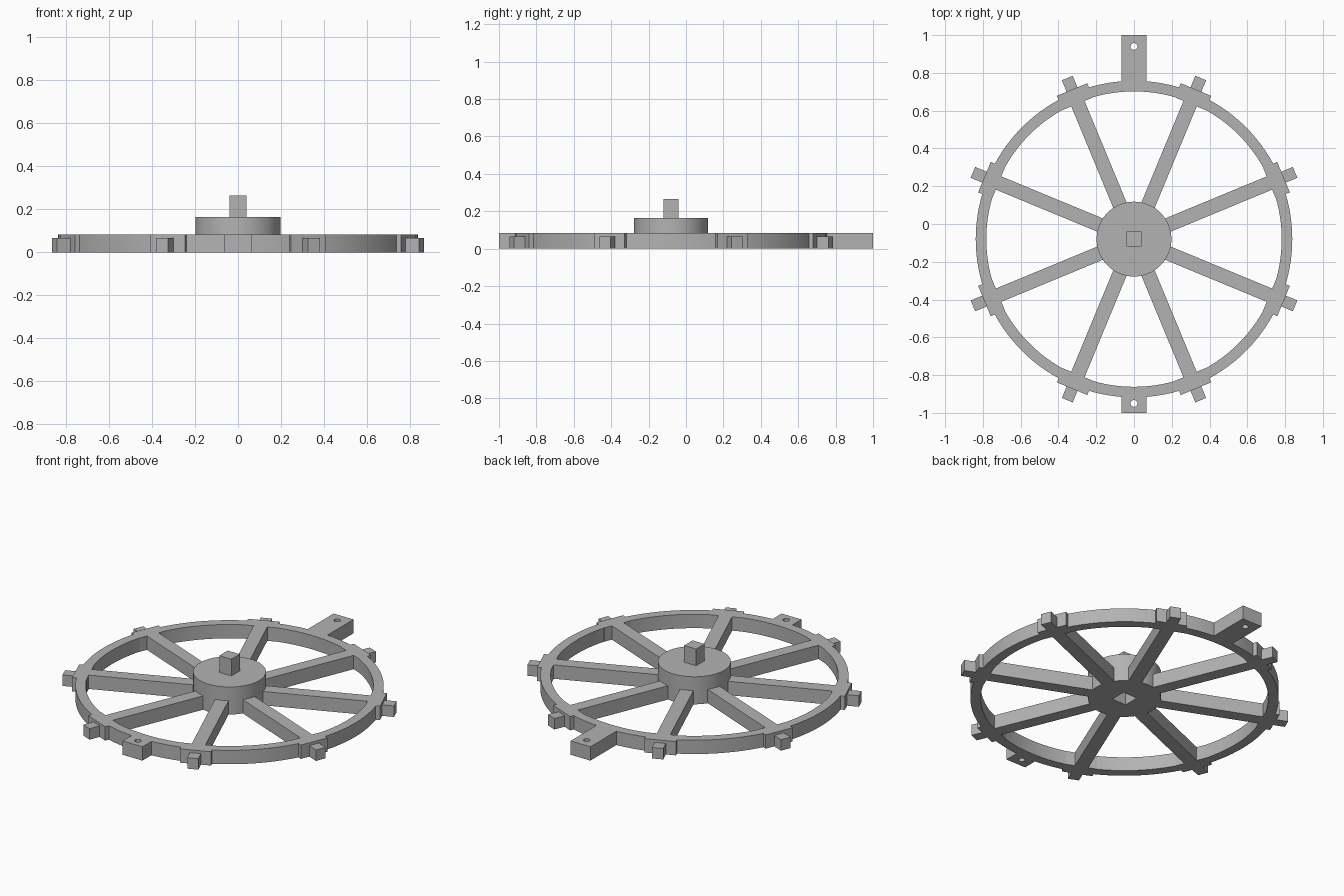
import bpy, bmesh
from math import sin, cos, tau, radians
from mathutils import Matrix, Vector

if "Cube" in bpy.data.objects:
    bpy.data.objects.remove(bpy.data.objects["Cube"])

CY = -0.08          # wheel axis in y
H = 0.083           # rim thickness
ANGLES = [22.5 + 45 * i for i in range(8)]

grey = bpy.data.materials.new("plain_grey")
grey.use_nodes = True
colour = (0.45, 0.45, 0.45, 1)
grey.diffuse_color = colour
grey.node_tree.nodes["Principled BSDF"].inputs["Base Color"].default_value = colour


def prism(name, outline, z0, z1, angle=0):
    """Extrude an outline given around the wheel axis, turned by an angle."""
    bm = bmesh.new()
    face = bm.faces.new([bm.verts.new((x, y, z0)) for x, y in outline])
    top = bmesh.ops.extrude_face_region(bm, geom=[face])["geom"]
    bmesh.ops.translate(bm, vec=(0, 0, z1 - z0),
                        verts=[v for v in top if isinstance(v, bmesh.types.BMVert)])
    bmesh.ops.recalc_face_normals(bm, faces=bm.faces[:])
    bm.transform(Matrix.Translation(Vector((0, CY, 0))) @ Matrix.Rotation(radians(angle), 4, "Z"))
    mesh = bpy.data.meshes.new(name)
    bm.to_mesh(mesh)
    bm.free()
    mesh.materials.append(grey)
    obj = bpy.data.objects.new(name, mesh)
    bpy.context.collection.objects.link(obj)
    return obj


def block(name, r0, r1, half, z0, z1, angle=0):
    return prism(name, [(r0, -half), (r1, -half), (r1, half), (r0, half)], z0, z1, angle)


def disc(name, r, z0, z1, n=128, y=0):
    return prism(name, [(r * cos(tau * i / n), y + r * sin(tau * i / n)) for i in range(n)], z0, z1)


def combine(obj, other, operation):
    """Apply a boolean and discard the second object."""
    mod = obj.modifiers.new("combine", "BOOLEAN")
    mod.operation, mod.solver, mod.object = operation, "EXACT", other
    bpy.context.view_layer.objects.active = obj
    bpy.ops.object.modifier_apply(modifier=mod.name)
    bpy.data.objects.remove(other)


# Rim: ring with pads at the spoke ends and two drilled tabs
rim = disc("rim", 0.838, 0, H)
combine(rim, disc("ring_hole", 0.782, -0.1, 0.2), "DIFFERENCE")
for a in ANGLES:
    combine(rim, block("pad", 0.776, 0.857, 0.087, 0, H, a), "UNION")
for angle, end, hole_y in ((90, 1.08, 1.02), (-90, 0.92, -0.87)):
    combine(rim, block("tab", 0.805, end, 0.066, 0, H, angle), "UNION")
    combine(rim, disc("pin_hole", 0.018, -0.1, 0.2, 24, hole_y), "DIFFERENCE")

# Hub with a square socket underneath
hub = disc("hub", 0.198, 0, 0.165)
combine(hub, block("socket", -0.047, 0.047, 0.047, -0.1, 0.11), "DIFFERENCE")

# Square post on the hub
post = block("post", -0.04, 0.04, 0.04, 0.165, 0.265)

# Spokes and the small teeth outside each pad
parts = [rim, hub, post]
for i, a in enumerate(ANGLES, 1):
    parts.append(block(f"spoke_{i}", 0.193, 0.777, 0.038, 0, H, a))
    parts.append(block(f"tooth_{i}", 0.857, 0.923, 0.031, 0, 0.066, a))

# Smooth the round walls, keep the edges crisp
bpy.ops.object.select_all(action="DESELECT")
for obj in parts:
    obj.select_set(True)
bpy.context.view_layer.objects.active = rim
bpy.ops.object.shade_smooth_by_angle(angle=radians(20))
